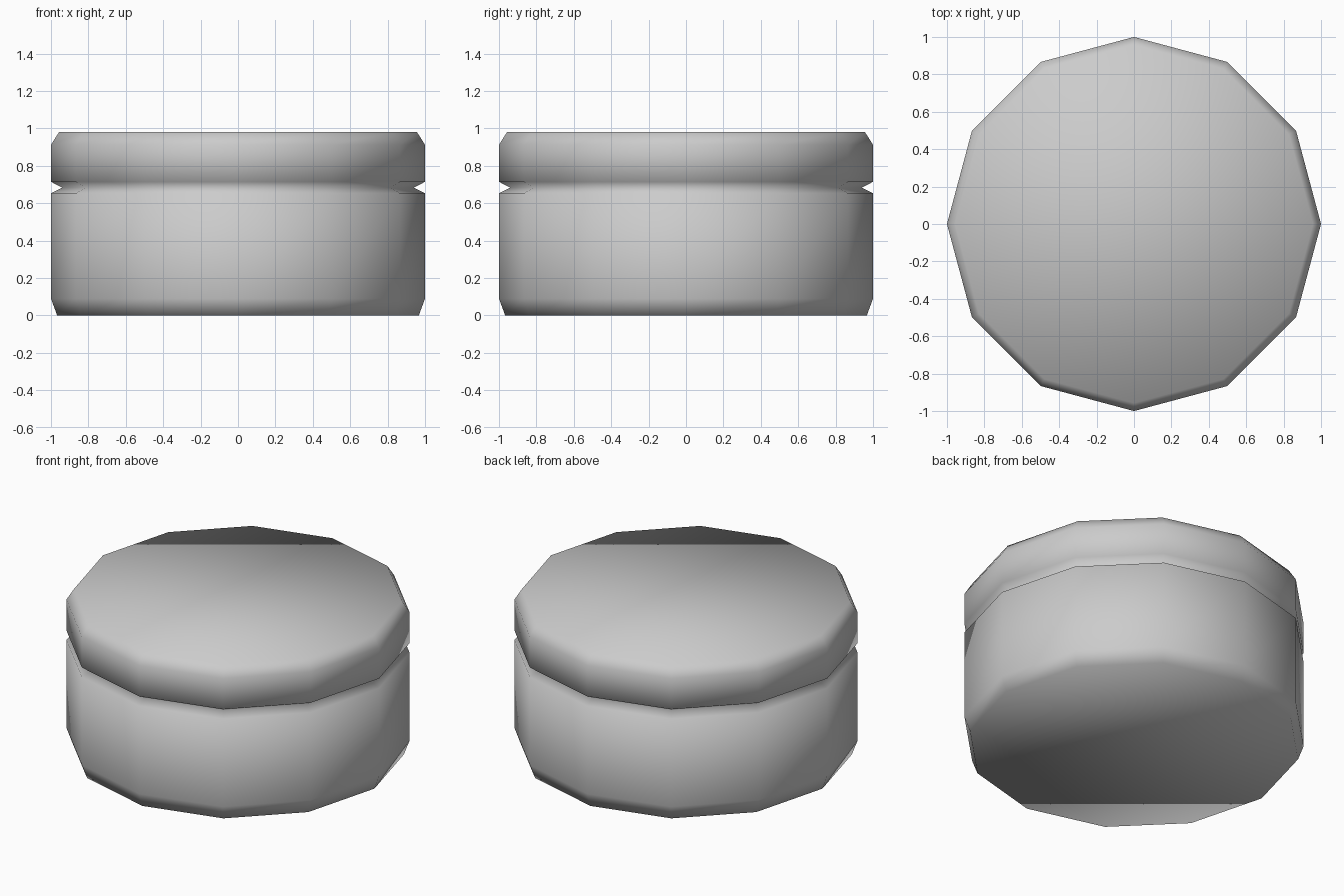
import bpy, bmesh, math

if "Cube" in bpy.data.objects:
    bpy.data.objects.remove(bpy.data.objects["Cube"])

SIDES = 12

# Side outline as (radius, height): base chamfer, wall, seam groove, lid, top chamfer
PROFILE = [(0.967, 0.0), (1.0, 0.09), (1.0, 0.653), (0.94, 0.683),
           (1.0, 0.714), (1.0, 0.912), (0.957, 0.98)]


def lathe(name, profile, sides):
    bm = bmesh.new()
    rings = []
    for r, z in profile:
        rings.append([bm.verts.new((r * math.cos(2 * math.pi * i / sides),
                                    r * math.sin(2 * math.pi * i / sides), z))
                      for i in range(sides)])
    # Side walls
    for low, high in zip(rings, rings[1:]):
        for i in range(sides):
            j = (i + 1) % sides
            bm.faces.new((low[i], low[j], high[j], high[i]))
    # Flat bottom and top
    bm.faces.new(rings[0][::-1])
    bm.faces.new(rings[-1])
    # Smooth all round, as one continuous surface
    for f in bm.faces:
        f.smooth = True
    mesh = bpy.data.meshes.new(name)
    bm.to_mesh(mesh)
    bm.free()
    obj = bpy.data.objects.new(name, mesh)
    bpy.context.collection.objects.link(obj)
    return obj


# Round pot with a grooved seam below its lid
lathe("lidded_pot", PROFILE, SIDES)
